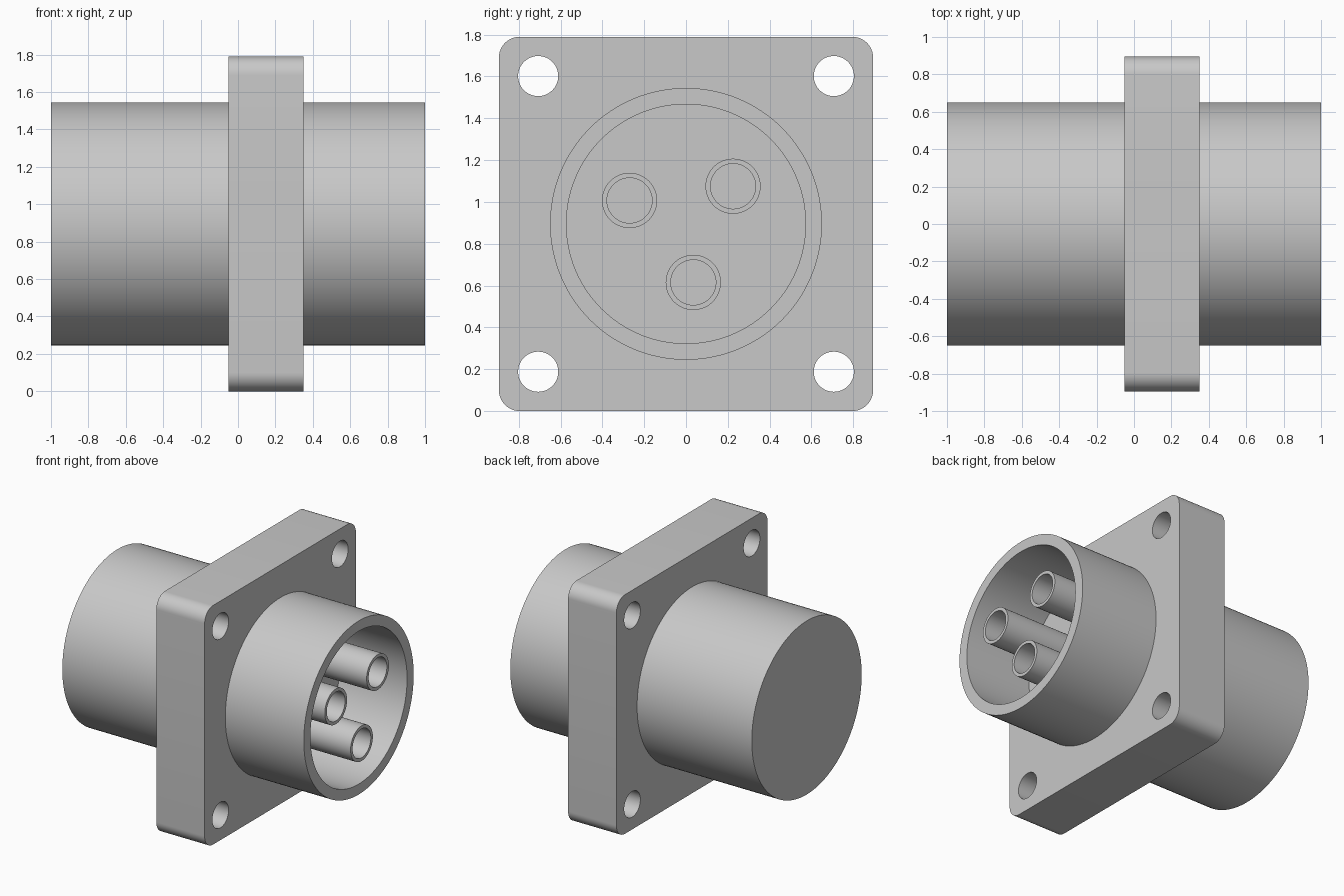
import bpy, bmesh, math
from mathutils import Matrix, Vector

default = bpy.data.objects.get("Cube")
if default:
    bpy.data.objects.remove(default, do_unlink=True)

AXIS_Z = 0.895          # height of the connector axis, also half the flange
FLANGE_X = (-0.05, 0.35)
FLOOR_X = 0.45          # bottom of the socket

grey = bpy.data.materials.new("light grey")
grey.use_nodes = True
colour = (0.58, 0.58, 0.58, 1)
grey.diffuse_color = colour
grey.node_tree.nodes["Principled BSDF"].inputs["Base Color"].default_value = colour


def add_object(name, bm):
    bmesh.ops.recalc_face_normals(bm, faces=bm.faces)
    mesh = bpy.data.meshes.new(name)
    bm.to_mesh(mesh)
    bm.free()
    mesh.materials.append(grey)
    obj = bpy.data.objects.new(name, mesh)
    bpy.context.collection.objects.link(obj)
    return obj


def smooth(obj):
    bpy.ops.object.select_all(action="DESELECT")
    obj.select_set(True)
    bpy.context.view_layer.objects.active = obj
    bpy.ops.object.shade_smooth_by_angle(angle=math.radians(30))


def lathe(name, profile, y, z, steps):
    """Turn (x, radius) points around an axis parallel to x."""
    bm = bmesh.new()
    verts = [bm.verts.new((x, y + r, z)) for x, r in profile]
    edges = [bm.edges.new(pair) for pair in zip(verts, verts[1:])]
    bmesh.ops.spin(bm, geom=verts + edges, cent=(0, y, z), axis=(1, 0, 0),
                   angle=math.tau, steps=steps, use_duplicate=False)
    bmesh.ops.remove_doubles(bm, verts=bm.verts, dist=0.0005)
    obj = add_object(name, bm)
    smooth(obj)
    return obj


# Shell: solid at the back, open socket at the front end
lathe("shell", [(-1, 0), (-1, 0.65), (1, 0.65), (1, 0.572),
                (FLOOR_X, 0.572), (FLOOR_X, 0)], 0, AXIS_Z, 128)

# Hollow contact pins, flush with the rim
pins = {"upper_left_pin": (0.225, 1.075),
        "upper_right_pin": (-0.27, 1.007),
        "lower_pin": (0.035, 0.615)}
for name, (y, z) in pins.items():
    lathe(name, [(FLOOR_X - 0.02, 0.132), (1, 0.132), (1, 0.108),
                 (FLOOR_X + 0.01, 0.108), (FLOOR_X + 0.01, 0)], y, z, 48)

# Square mounting flange with rounded corners
bm = bmesh.new()
thickness = FLANGE_X[1] - FLANGE_X[0]
centre = Vector((sum(FLANGE_X) / 2, 0, AXIS_Z))
bmesh.ops.create_cube(bm, size=1, matrix=Matrix.Translation(centre) @ Matrix.Diagonal(
    (thickness, 2 * AXIS_Z, 2 * AXIS_Z, 1)))
corners = [e for e in bm.edges
           if abs(e.verts[0].co.x - e.verts[1].co.x) > thickness / 2]
bmesh.ops.bevel(bm, geom=corners, offset=0.1, segments=12, profile=0.5,
                affect="EDGES")
flange = add_object("mounting_flange", bm)

# Four screw holes through the flange
bm = bmesh.new()
turn = Matrix.Rotation(math.pi / 2, 4, "Y")
for sy in (-1, 1):
    for sz in (-1, 1):
        place = Matrix.Translation(centre + Vector((0, sy, sz)) * 0.707)
        bmesh.ops.create_cone(bm, cap_ends=True, segments=48, radius1=0.096,
                              radius2=0.096, depth=1, matrix=place @ turn)
cutter = add_object("screw_hole_cutter", bm)
cutter.hide_render = True

cut = flange.modifiers.new("screw holes", "BOOLEAN")
cut.operation = "DIFFERENCE"
cut.solver = "EXACT"
cut.object = cutter
bpy.ops.object.select_all(action="DESELECT")
flange.select_set(True)
bpy.context.view_layer.objects.active = flange
bpy.ops.object.modifier_apply(modifier=cut.name)
bpy.data.objects.remove(cutter, do_unlink=True)
smooth(flange)
